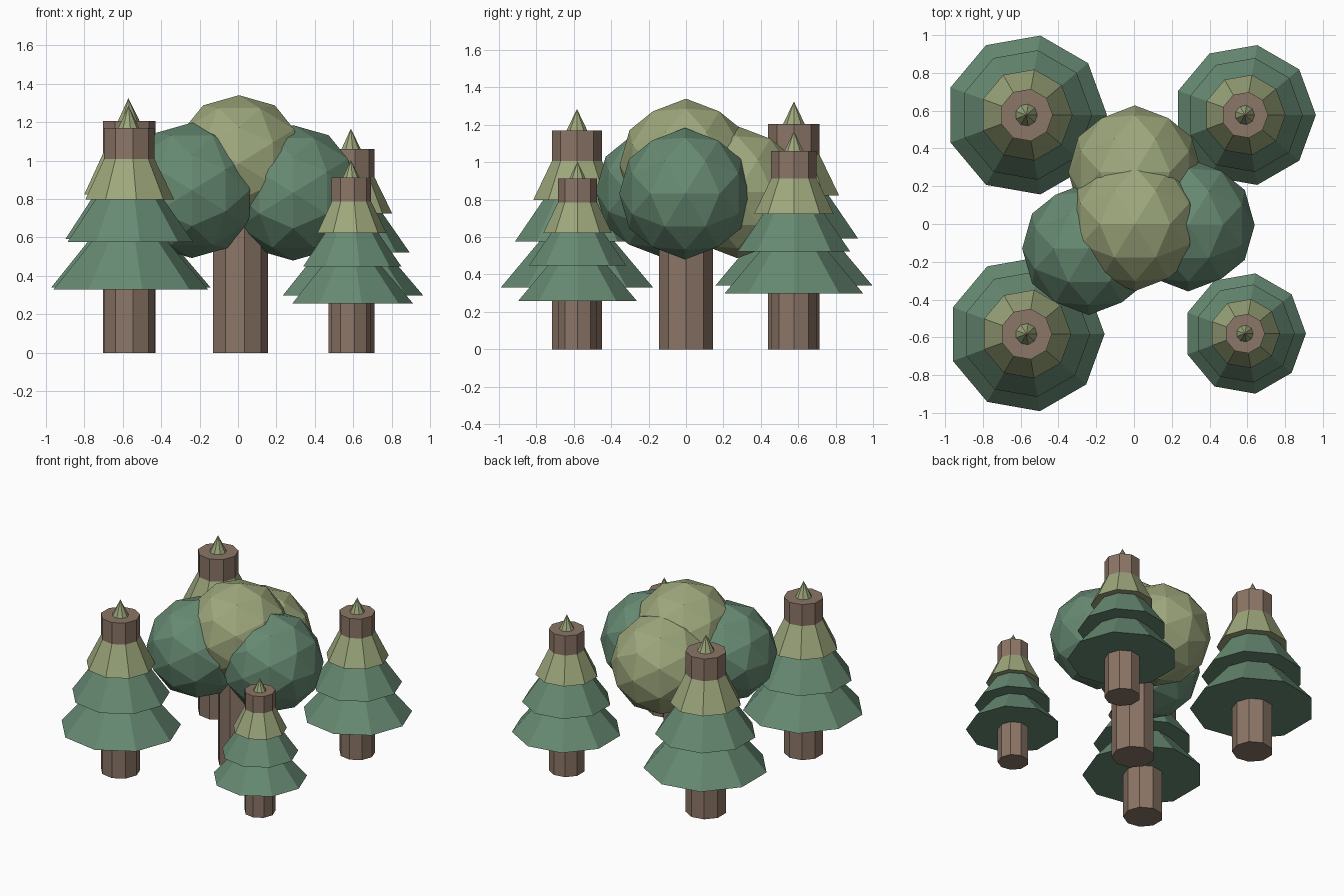
import bpy
import math
from mathutils import Matrix, Vector

cube = bpy.data.objects.get("Cube")
if cube:
    bpy.data.objects.remove(cube, do_unlink=True)


def make_material(name, rgb):
    mat = bpy.data.materials.new(name)
    mat.use_nodes = True
    color = (*rgb, 1.0)
    mat.diffuse_color = color
    bsdf = next(n for n in mat.node_tree.nodes if n.type == "BSDF_PRINCIPLED")
    bsdf.inputs["Base Color"].default_value = color
    bsdf.inputs["Roughness"].default_value = 0.9
    return mat


bark = make_material("bark brown", (0.26, 0.18, 0.135))
green = make_material("deep green", (0.135, 0.255, 0.17))
olive = make_material("light olive", (0.335, 0.385, 0.2))

SIDES = 9


def finish(name, mat):
    obj = bpy.context.object
    obj.name = name
    obj.data.name = name
    obj.data.materials.append(mat)
    return obj


def cone(name, x, y, z, radius, height, mat, top_radius=0.0):
    """Nine-sided cone or cylinder standing on z, one corner facing +x."""
    bpy.ops.mesh.primitive_cone_add(vertices=SIDES, radius1=radius, radius2=top_radius,
                                    depth=height)
    obj = finish(name, mat)
    obj.data.transform(Matrix.Rotation(-math.pi / 2, 4, "Z"))
    obj.location = (x, y, z + height / 2)
    return obj


def ball(name, center, radius, mat):
    """Faceted ball, turned so that an edge midpoint lies on each axis."""
    bpy.ops.mesh.primitive_ico_sphere_add(subdivisions=2, radius=radius)
    obj = finish(name, mat)
    tilt = -math.atan(2) / 2
    obj.data.transform(Matrix.Rotation(tilt, 4, "Y"))
    obj.location = Vector(center)
    return obj


def pine(name, x, y, s):
    # trunk runs right through; the top cone's tip pokes out above it
    cone(name + "_trunk", x, y, 0, 0.14 * s, 1.205 * s, bark, 0.14 * s)
    tiers = (("lower", 0.34, 0.427, green),
             ("middle", 0.593, 0.348, green),
             ("upper", 0.823, 0.245, olive))
    for tier, z, radius, mat in tiers:
        cone(f"{name}_{tier}_foliage", x, y, z * s, radius * s, 0.502 * s, mat)


# four pines at the corners
pine("back_right_pine", -0.57, 0.577, 1.0)
pine("front_right_pine", -0.57, -0.583, 0.97)
pine("back_left_pine", 0.587, 0.577, 0.88)
pine("front_left_pine", 0.587, -0.58, 0.757)

# round tree in the middle
cone("round_tree_trunk", 0.008, 0, 0, 0.147, 0.8, bark, 0.147)
ball("crown_top", (0.005, 0, 0.985), 0.355, olive)
ball("crown_back", (0.005, 0.275, 0.84), 0.353, olive)
ball("crown_right", (-0.24, -0.13, 0.845), 0.352, green)
ball("crown_left", (0.287, -0.005, 0.832), 0.352, green)
